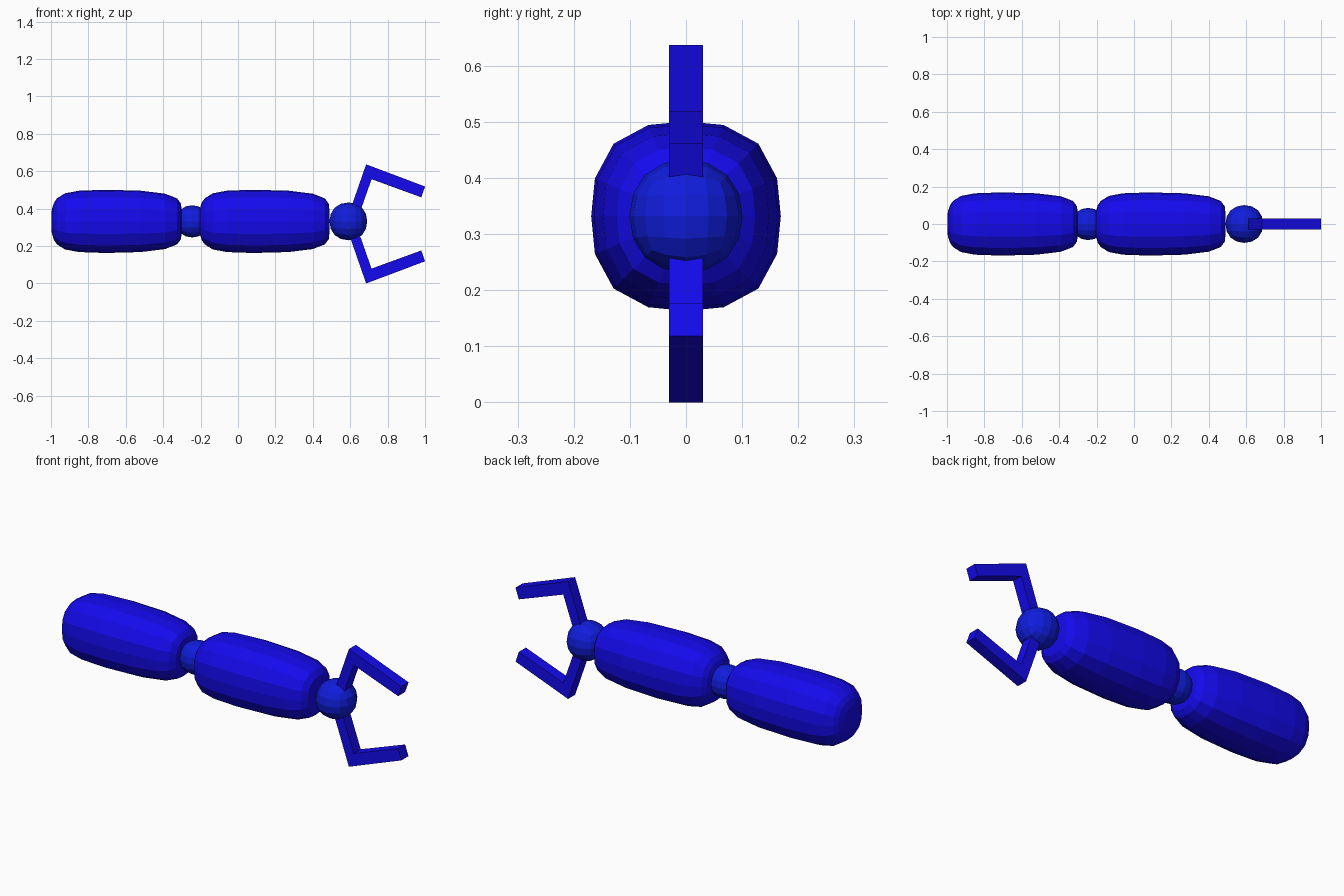
import bpy, bmesh
from math import sin, cos, pi

if "Cube" in bpy.data.objects:
    bpy.data.objects.remove(bpy.data.objects["Cube"])

AXIS_Z = 0.332


def material(name, color):
    m = bpy.data.materials.new(name)
    m.diffuse_color = color
    m.use_nodes = True
    m.node_tree.nodes["Principled BSDF"].inputs["Base Color"].default_value = m.diffuse_color
    return m


blue = material("blue", (0.007, 0.003, 0.85, 1))
joint_blue = material("joint_blue", (0.005, 0.012, 0.72, 1))


def finish(bm, name, mat):
    bmesh.ops.recalc_face_normals(bm, faces=bm.faces[:])
    me = bpy.data.meshes.new(name)
    bm.to_mesh(me)
    bm.free()
    ob = bpy.data.objects.new(name, me)
    ob.data.materials.append(mat)
    bpy.context.collection.objects.link(ob)
    return ob


# Arm segments: slightly squared 16-sided rings along x
PROFILE = [(-0.998, 0.04), (-0.995, 0.065), (-0.984, 0.10), (-0.968, 0.123),
           (-0.925, 0.150), (-0.85, 0.164), (-0.71, 0.169), (-0.52, 0.164),
           (-0.39, 0.148), (-0.326, 0.123), (-0.305, 0.095), (-0.30, 0.05)]


def arm_segment(name, dx):
    bm = bmesh.new()
    rings = []
    for x, r in PROFILE:
        ring = []
        for i in range(16):
            a = 2 * pi * i / 16
            q = r * (1 + 0.08 * sin(2 * a) ** 2)
            ring.append(bm.verts.new((x + dx, q * cos(a), AXIS_Z + q * sin(a))))
        rings.append(ring)
    for a, b in zip(rings, rings[1:]):
        for i in range(16):
            j = (i + 1) % 16
            bm.faces.new((a[i], a[j], b[j], b[i]))
    bm.faces.new(rings[0])
    bm.faces.new(rings[-1])
    return finish(bm, name, blue)


arm_segment("upper_arm", 0)
arm_segment("forearm", 0.79)


# Joints: subdivided cubes
def joint(name, x, r):
    bm = bmesh.new()
    bmesh.ops.create_cube(bm, size=2 * r / 0.8395)
    ob = finish(bm, name, joint_blue)
    ob.location = (x, 0, AXIS_Z)
    sub = ob.modifiers.new("round", "SUBSURF")
    sub.levels = sub.render_levels = 2


joint("elbow_joint", -0.245, 0.086)
joint("wrist_joint", 0.59, 0.101)

# Claw fingers: bent bar outline, mirrored about the claw centre height
FINGER = [(0.59, 0.045), (0.685, 0.3185), (1.0, 0.20), (0.98, 0.142),
          (0.714, 0.239), (0.646, 0.045)]


def finger(name, side):
    bm = bmesh.new()
    face = bm.faces.new([bm.verts.new((x, -0.03, 0.3185 + side * z))
                         for x, z in FINGER])
    ext = bmesh.ops.extrude_face_region(bm, geom=[face], use_keep_orig=True)
    bmesh.ops.translate(bm, vec=(0, 0.06, 0), verts=[
        v for v in ext["geom"] if isinstance(v, bmesh.types.BMVert)])
    finish(bm, name, blue)


finger("claw_upper", 1)
finger("claw_lower", -1)
